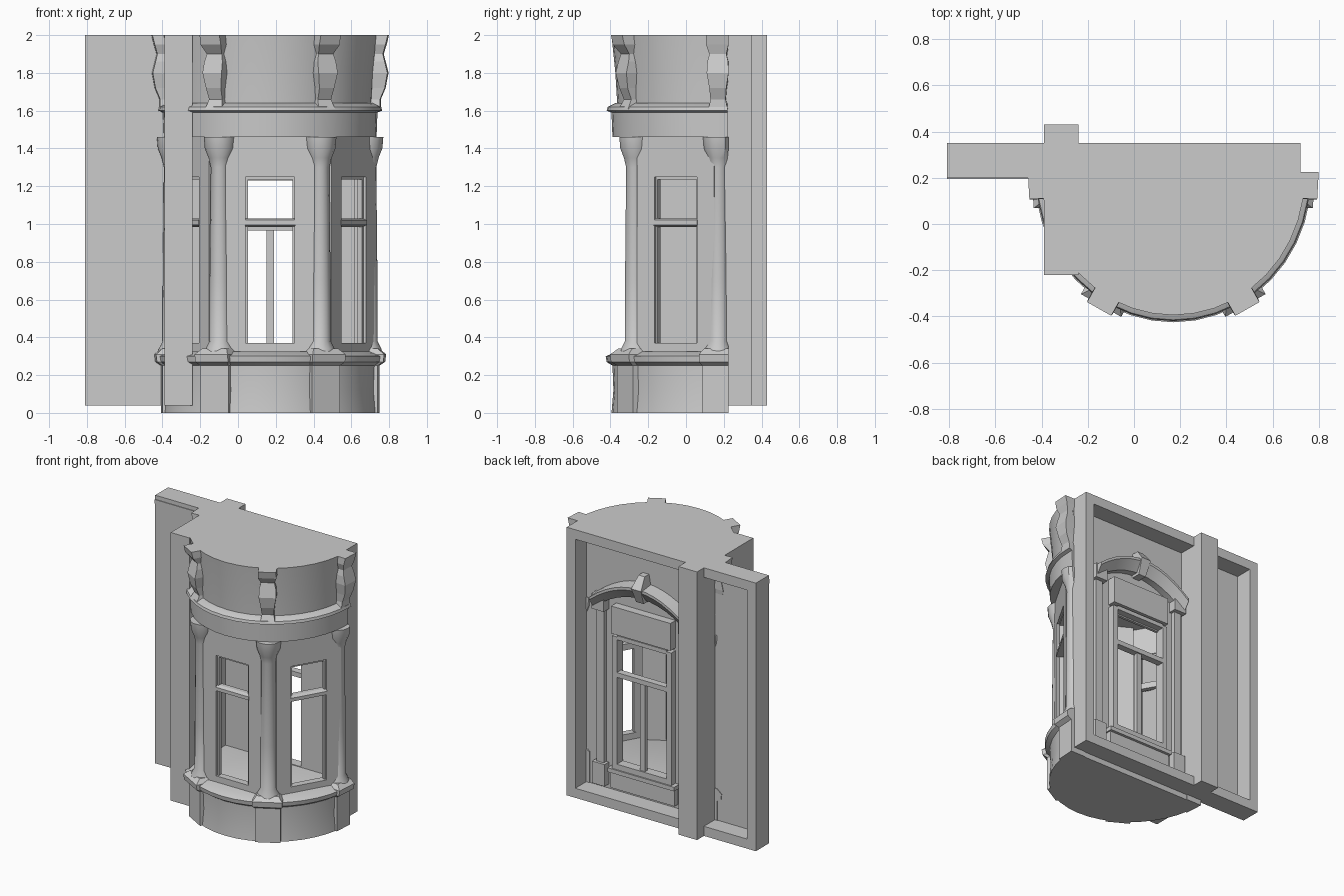
import bpy, bmesh
from math import sin, cos, pi, radians
from mathutils import Matrix

if "Cube" in bpy.data.objects:
    bpy.data.objects.remove(bpy.data.objects["Cube"])

CX, CY = 0.17, 0.20            # plan centre of the rounded bay
COLS = [-87, -29.5, 29.5, 87]  # column angles measured from the front
WINS = [-60, 0, 60]            # window angles


def finish(name, bm, smooth=False):
    bmesh.ops.recalc_face_normals(bm, faces=bm.faces)
    me = bpy.data.meshes.new(name)
    bm.to_mesh(me)
    bm.free()
    ob = bpy.data.objects.new(name, me)
    bpy.context.collection.objects.link(ob)
    if smooth:
        bpy.ops.object.select_all(action='DESELECT')
        bpy.context.view_layer.objects.active = ob
        ob.select_set(True)
        bpy.ops.object.shade_smooth_by_angle(angle=radians(30))
    return ob


def turn(angle):
    return Matrix.Translation((CX, CY, 0)) @ Matrix.Rotation(radians(angle), 4, 'Z')


def add_box(bm, x0, x1, y0, y1, z0, z1, mat=Matrix()):
    m = Matrix.Translation(((x0 + x1) / 2, (y0 + y1) / 2, (z0 + z1) / 2))
    s = Matrix.Diagonal((x1 - x0, y1 - y0, z1 - z0, 1))
    bmesh.ops.create_cube(bm, size=1, matrix=mat @ m @ s)


def boxes(name, items, mat=Matrix()):
    bm = bmesh.new()
    for b in items:
        add_box(bm, *b, mat)
    return finish(name, bm)


def loft(name, loops, smooth=False):
    bm = bmesh.new()
    rows = [[bm.verts.new(p) for p in loop] for loop in loops]
    n = len(rows[0])
    for a, b in zip(rows, rows[1:]):
        for i in range(n):
            j = (i + 1) % n
            bm.faces.new((a[i], a[j], b[j], b[i]))
    bm.faces.new(rows[0])
    bm.faces.new(rows[-1])
    return finish(name, bm, smooth)


def half_drum(name, profile, seg=20):
    # stack of half discs, slightly deeper than wide, flat at the back
    loops = [[(CX + .98 * r * cos(-pi * i / seg),
               CY + 0.02 * (i in (0, seg)) + 1.025 * r * sin(-pi * i / seg), z)
              for i in range(seg + 1)] for r, z in profile]
    return loft(name, loops, True)


def block(name, angle, sections, back):
    # rectangular sections (z, half width, outer radius), kept in front of the wall
    m = turn(angle)
    loops = []
    for z, w, r in sections:
        q = [(-w, -back), (w, -back), (w, -r), (-w, -r)]
        pts = [m @ Matrix.Translation((x, y, z)).to_translation() for x, y in q]
        loops.append([(p.x, min(p.y, .225), p.z) for p in pts])
    return loft(name, loops)


def lathe(name, x, y, profile, seg=14):
    loops = [[(x + r * cos(2 * pi * i / seg), min(y + r * sin(2 * pi * i / seg), .225), z)
              for i in range(seg)] for r, z in profile]
    return loft(name, loops, True)


# rounded base, cornice and upper drum
half_drum("bay_base", [(.58, 0), (.57, .12), (.575, .25), (.605, .27), (.61, .30), (.55, .325)])
half_drum("bay_cornice", [(.575, 1.46), (.58, 1.59), (.605, 1.60), (.60, 1.62), (.56, 1.64)])
half_drum("bay_upper_drum", [(.55, 1.63), (.56, 1.8), (.58, 2.0)])

# pedestals, columns, piers and corbels
for i, a in enumerate(COLS):
    d = -.015 if abs(a) > 60 else .01    # side parts stand out less
    block(f"pedestal_{i}", a, [(0, .085, .59 + d), (.25, .085, .59 + d), (.27, .10, .62 + d),
                               (.31, .10, .625 + d), (.34, .075, .59 + d)], .45)
    t = radians(a)
    rc = .53 + d
    lathe(f"column_{i}", CX + rc * sin(t), CY - rc * cos(t),
          [(.08, .31), (.075, .34), (.055, .38), (.054, .7), (.048, 1.3),
           (.06, 1.35), (.08, 1.40), (.085, 1.46)])
    boxes(f"pier_{i}", [(-.08, .02 if a > 60 else .08, -.515, -.45, .30, 1.48) if a > -60 else
                        (-.02, .08, -.515, -.45, .30, 1.48)], turn(a))
    block(f"corbel_{i}", a, [(1.61, .05, .60 + d), (1.66, .04, .585), (1.72, .045, .61),
                             (1.80, .058, .625), (1.86, .055, .61), (1.90, .045, .60),
                             (1.95, .062, .63 + d), (2.0, .06, .642 + d)], .5)

# bay windows: wall panel around the opening, trim and transom
for i, a in enumerate(WINS):
    h, w, z0, z1 = .235, .13, .37, 1.25
    boxes(f"window_wall_{i}", [
        (-h, -w, -.51, -.46, .31, 1.48), (w, h, -.51, -.46, .31, 1.48),
        (-w, w, -.51, -.46, .31, z0), (-w, w, -.51, -.46, z1, 1.48)], turn(a))
    boxes(f"window_frame_{i}", [
        (-w, -w + .012, -.495, -.465, z0, z1), (w - .012, w, -.495, -.465, z0, z1),
        (-w, w, -.495, -.465, z1 - .015, z1)], turn(a))
    block(f"window_transom_{i}", a, [(.985, w, .49), (.995, w + .005, .515),
                                     (1.02, w + .005, .515), (1.03, w, .49)], .46)

# back wall border, thin recessed panels, tall dividing fin
boxes("wall_border", [
    (-.81, -.74, .20, .35, .04, 2), (.65, .72, .20, .35, .04, 2),
    (-.74, .65, .20, .35, .04, .11), (-.74, .65, .20, .35, 1.93, 2)])
boxes("dividing_fin", [(-.39, -.24, -.22, .43, .04, 2)])
boxes("left_panel", [(-.75, -.38, .20, .22, .10, 1.94)])
boxes("left_panel_moulding", [(-.81, -.39, .195, .21, 1.94, 1.97)])
boxes("right_panel", [
    (-.25, -.05, .20, .22, .10, 1.94), (.39, .66, .20, .22, .10, 1.94),
    (-.05, .39, .20, .22, .10, .30), (-.05, .39, .20, .22, 1.23, 1.94)])

# inner window with mullion and transom
boxes("inner_window", [
    (-.07, -.03, .20, .27, .29, 1.26), (.37, .41, .20, .27, .29, 1.26),
    (-.03, .37, .20, .27, .29, .33), (-.03, .37, .20, .27, 1.24, 1.27),
    (.15, .19, .23, .26, .33, .97), (-.03, .37, .22, .27, .965, 1.0)])
boxes("inner_lintel", [(-.07, .41, .21, .28, 1.28, 1.48)])
boxes("inner_sill", [(-.09, .43, .21, .26, .14, .28), (-.10, .44, .21, .28, .26, .29)])

# jambs with plinths and capitals, carrying a shallow arch with a keystone
for s, side in ((-1, "left"), (1, "right")):
    c = CX + s * .35
    boxes(f"jamb_{side}", [(c - .03, c + .03, .21, .25, .14, 1.5),
                           (c - .05, c + .05, .21, .27, .14, .30),
                           (c - .05, c + .05, .21, .28, 1.42, 1.53)])
arch = []
for i in range(13):
    t = -1 + i / 6
    x, z = CX + .39 * t, 1.68 - .16 * t * t
    arch.append([(x, .21, z - .09), (x, .27, z - .09), (x, .32, z - .02),
                 (x, .32, z), (x, .21, z + .01)])
loft("inner_arch", arch, True)
loft("keystone", [[(CX - w, .21, z), (CX + w, .21, z), (CX + w, y, z), (CX - w, y, z)]
                  for z, w, y in ((1.57, .03, .29), (1.68, .04, .335), (1.76, .025, .27))])
